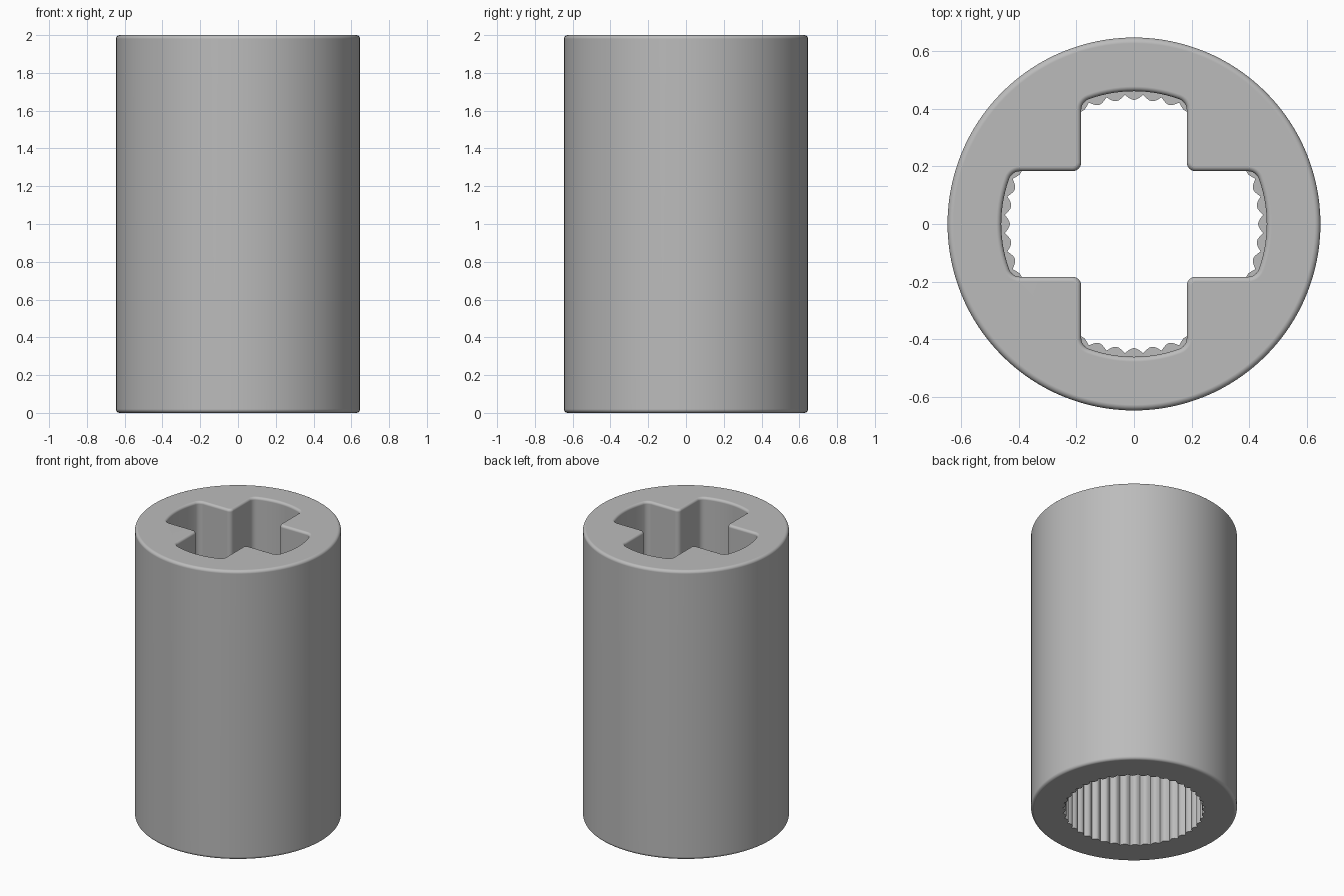
import bpy
import bmesh
from math import sin, cos, pi, sqrt, atan2

cube = bpy.data.objects.get("Cube")
if cube:
    bpy.data.objects.remove(cube)

HEIGHT, RADIUS = 2.0, 0.646
MID = HEIGHT / 2            # where the cross socket meets the splined bore
ROUND = 0.02                # edge rounding


def loft(name, levels):
    """Skin a stack of (z, outline) levels into a closed solid."""
    bm = bmesh.new()
    rings = [[bm.verts.new((x, y, z)) for x, y in outline] for z, outline in levels]
    count = len(rings[0])
    for low, high in zip(rings, rings[1:]):
        for i in range(count):
            j = (i + 1) % count
            bm.faces.new((low[i], low[j], high[j], high[i]))
    bm.faces.new(rings[0][::-1])
    bm.faces.new(rings[-1])
    mesh = bpy.data.meshes.new(name)
    bm.to_mesh(mesh)
    bm.free()
    obj = bpy.data.objects.new(name, mesh)
    bpy.context.collection.objects.link(obj)
    return obj


def arc(cx, cy, r, start, end, steps):
    return [(cx + r * cos(start + (end - start) * i / steps),
             cy + r * sin(start + (end - start) * i / steps)) for i in range(steps + 1)]


def circle(r):
    return arc(0, 0, r, 0, 2 * pi, 128)[:-1]


def cross(grow, half=0.183, reach=0.46, inner=0.03, outer=0.04):
    """Rounded cross with curved arm ends, offset outwards by grow."""
    cy = half - outer
    cx = sqrt((reach - outer) ** 2 - cy ** 2)
    tip = atan2(cy, cx)
    arm = arc(cx, -cy, outer + grow, -pi / 2, -tip, 6)
    arm += arc(0, 0, reach + grow, -tip, tip, 14)[1:-1]
    arm += arc(cx, cy, outer + grow, tip, pi / 2, 6)
    corner = half + inner
    arm += arc(corner, corner, inner - grow, 1.5 * pi, pi, 6)
    points = []
    for _ in range(4):
        points += arm
        arm = [(-y, x) for x, y in arm]
    return points


def splines(teeth=44, valley=0.449, depth=0.019, steps=8):
    """Ring of rounded ribs pointing inwards."""
    count = teeth * steps
    points = []
    for i in range(count):
        a = 2 * pi * i / count
        r = valley - depth * abs(cos(teeth / 2 * a))
        points.append((r * cos(a), r * sin(a)))
    return points


# Outer sleeve with rounded rims
turns = [pi / 2 * i / 5 for i in range(6)]
rim = [(ROUND * (1 - sin(t)), RADIUS - ROUND * (1 - cos(t))) for t in turns]
bottom = [(z, circle(r)) for z, r in reversed([
    (ROUND - ROUND * sin(t), RADIUS - ROUND + ROUND * cos(t)) for t in turns])]
bottom = bottom[::-1][::-1]
bottom.sort(key=lambda level: level[0])
top = [(HEIGHT - z, outline) for z, outline in reversed(bottom)]
sleeve = loft("coupling_sleeve", bottom + top)

# Cutters: splined bore below, cross socket with a rounded mouth above
bore = loft("spline_cutter", [(-0.1, splines()), (MID, splines())])
mouth = 0.017
socket_levels = [(MID - 0.01, cross(0))]
socket_levels += [(HEIGHT - mouth + mouth * sin(t), cross(mouth * (1 - cos(t)))) for t in turns]
socket_levels.append((HEIGHT + 0.1, cross(mouth)))
socket = loft("cross_cutter", socket_levels)

bpy.ops.object.select_all(action='DESELECT')
bpy.context.view_layer.objects.active = sleeve
sleeve.select_set(True)
for cutter in (bore, socket):
    cutter.hide_render = True
    cut = sleeve.modifiers.new("cut", 'BOOLEAN')
    cut.operation = 'DIFFERENCE'
    cut.solver = 'EXACT'
    cut.object = cutter
    bpy.ops.object.modifier_apply(modifier=cut.name)
    bpy.data.objects.remove(cutter)

# Smooth walls, flat ends
bpy.ops.object.shade_smooth_by_angle(angle=pi / 5)
weighted = sleeve.modifiers.new("even_normals", 'WEIGHTED_NORMAL')
weighted.keep_sharp = True

grey = bpy.data.materials.new("plain grey")
grey.use_nodes = True
colour = (0.5, 0.5, 0.5, 1)
grey.diffuse_color = colour
grey.node_tree.nodes["Principled BSDF"].inputs["Base Color"].default_value = colour
sleeve.data.materials.clear()
sleeve.data.materials.append(grey)
for face in sleeve.data.polygons:
    face.material_index = 0
